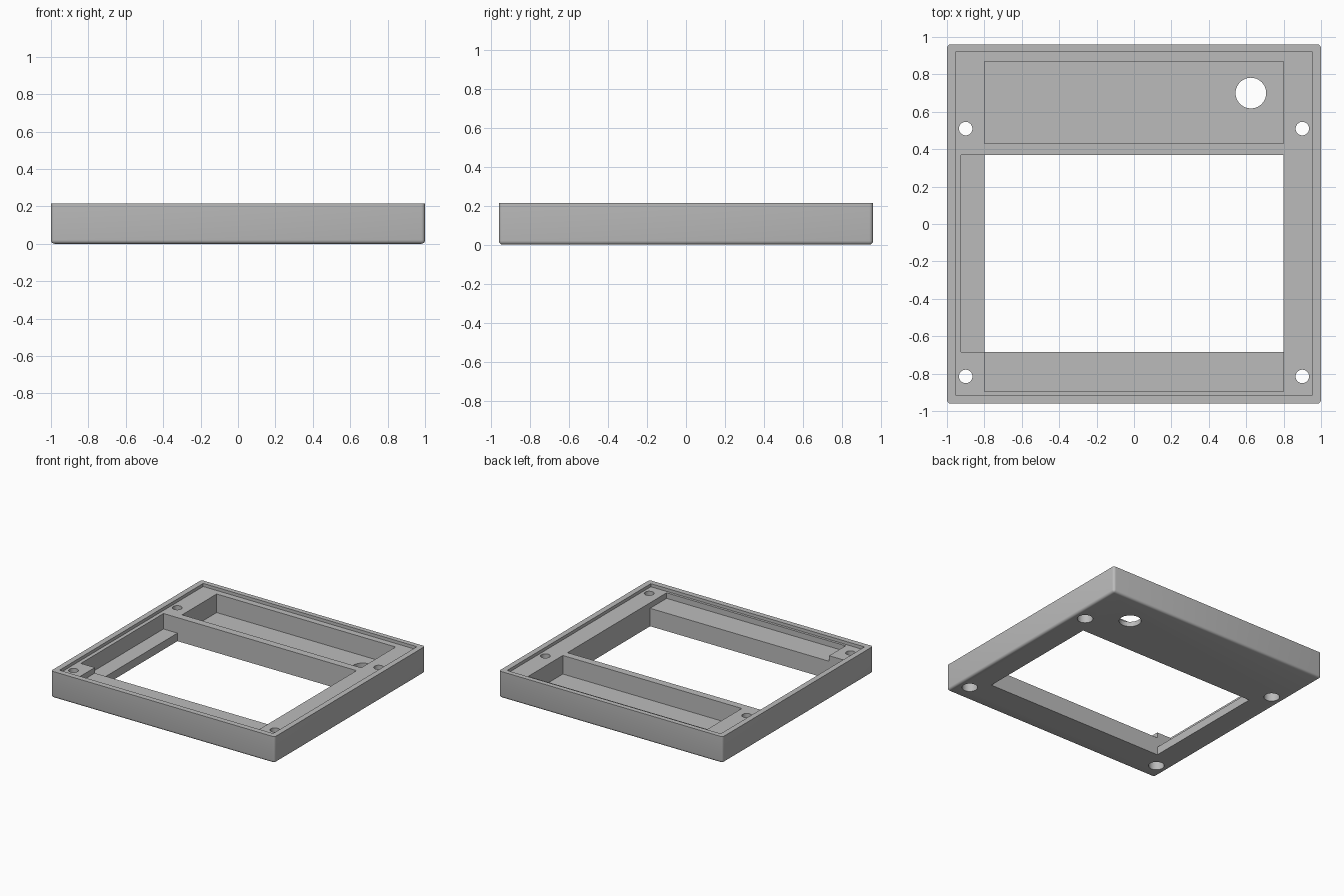
import bpy, bmesh, math
from mathutils import Matrix

if "Cube" in bpy.data.objects:
    bpy.data.objects.remove(bpy.data.objects["Cube"], do_unlink=True)

TOP = 0.215      # rim height
LEDGE = 0.19     # recessed lid seat
OVER = 0.3       # cutters overshoot the top
UNDER = -0.1     # cutters overshoot the bottom

grey = bpy.data.materials.new("grey plastic")
grey.use_nodes = True
colour = (0.5, 0.5, 0.5, 1)
grey.diffuse_color = colour
grey.node_tree.nodes["Principled BSDF"].inputs["Base Color"].default_value = colour


def add_object(name, bm):
    mesh = bpy.data.meshes.new(name)
    bm.to_mesh(mesh)
    bm.free()
    mesh.materials.append(grey)
    obj = bpy.data.objects.new(name, mesh)
    bpy.context.collection.objects.link(obj)
    return obj


def box(x0, x1, y0, y1, z0, z1):
    bm = bmesh.new()
    centre = Matrix.Translation(((x0 + x1) / 2, (y0 + y1) / 2, (z0 + z1) / 2))
    size = Matrix.Diagonal((x1 - x0, y1 - y0, z1 - z0, 1))
    bmesh.ops.create_cube(bm, size=1, matrix=centre @ size)
    return bm


def cylinder(x, y, radius, z0, z1):
    bm = bmesh.new()
    bmesh.ops.create_cone(bm, cap_ends=True, segments=40, radius1=radius, radius2=radius,
                          depth=z1 - z0, matrix=Matrix.Translation((x, y, (z0 + z1) / 2)))
    return bm


# Outer block, rounded on the upright corners and the bottom edge
bm = box(-1, 1, -0.96, 0.96, 0, TOP)
rounded = [e for e in bm.edges if min(v.co.z for v in e.verts) < 0.01]
bmesh.ops.bevel(bm, geom=rounded, offset=0.02, segments=4, profile=0.5, affect='EDGES')
frame = add_object("enclosure_frame", bm)


def cut(bm):
    cutter = add_object("cutter", bm)
    cutter.hide_render = True
    mod = frame.modifiers.new("cut", 'BOOLEAN')
    mod.operation = 'DIFFERENCE'
    mod.solver = 'EXACT'
    mod.object = cutter
    bpy.context.view_layer.objects.active = frame
    bpy.ops.object.modifier_apply(modifier=mod.name)
    bpy.data.objects.remove(cutter, do_unlink=True)


# Lid seat, back compartment, display window, left shelf and front shelf
cut(box(-0.955, 0.955, -0.915, 0.92, LEDGE, OVER))
cut(box(-0.8, 0.8, 0.43, 0.87, 0.04, OVER))
cut(box(-0.8, 0.8, -0.685, 0.37, UNDER, OVER))
cut(box(-0.925, -0.7, -0.685, 0.37, 0.065, OVER))
cut(box(-0.8, 0.8, -0.895, -0.6, 0.145, OVER))

# Round opening in the compartment floor
cut(cylinder(0.625, 0.7, 0.082, UNDER, 0.12))

# Screw holes, counterbored from below
for x in (-0.9, 0.9):
    for y in (-0.815, 0.51):
        cut(cylinder(x, y, 0.036, UNDER, OVER))
        cut(cylinder(x, y, 0.058, UNDER, 0.1))

# Smooth the rounded edges and keep the rest sharp
bpy.ops.object.select_all(action='DESELECT')
frame.select_set(True)
bpy.context.view_layer.objects.active = frame
bpy.ops.object.shade_smooth_by_angle(angle=math.radians(30))
